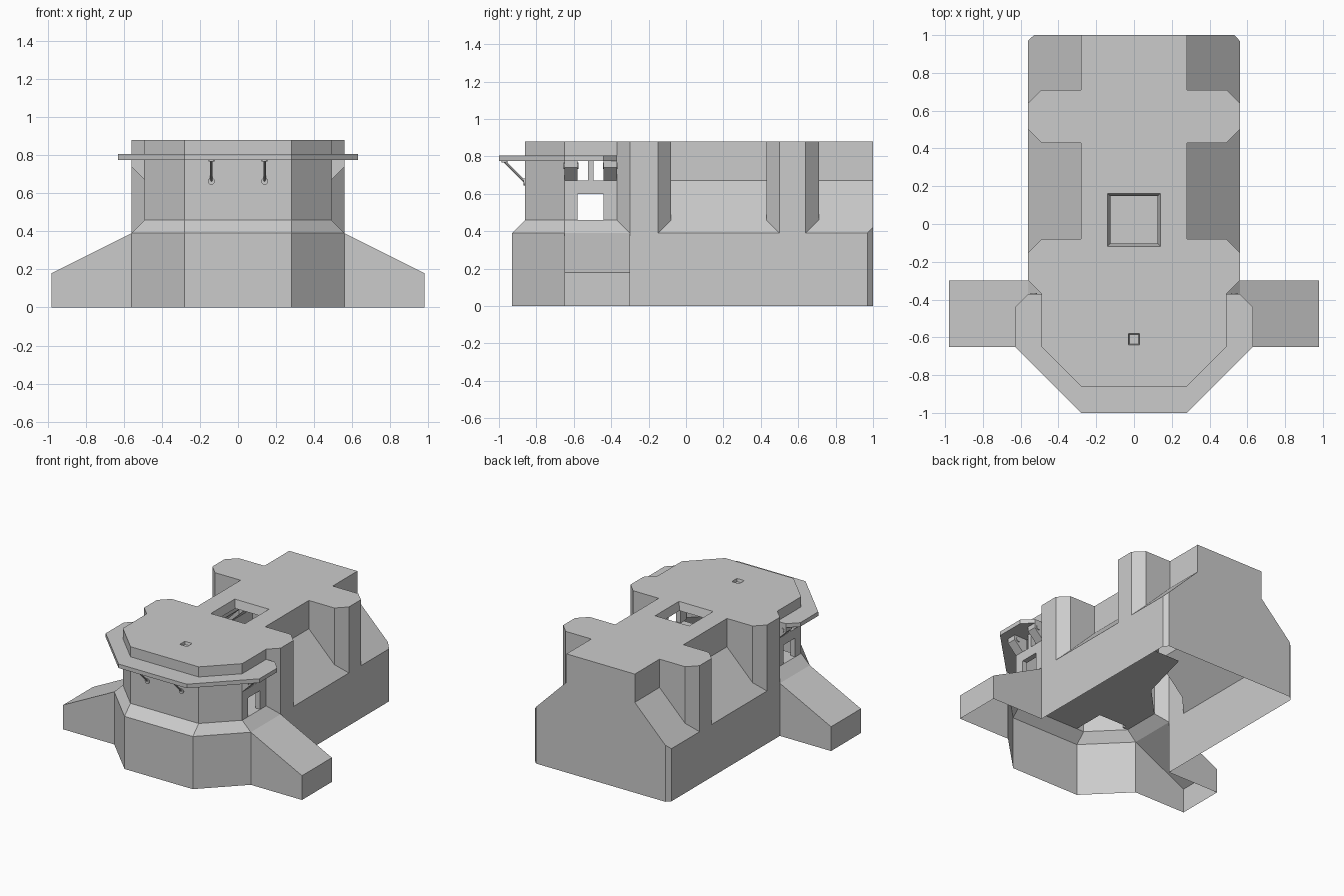
import bpy, bmesh
from math import radians
from mathutils import Vector

if "Cube" in bpy.data.objects:
    bpy.data.objects.remove(bpy.data.objects["Cube"])

LOW, SILL, TOP = 0.39, 0.46, 0.88


def finish(name, bm):
    bmesh.ops.remove_doubles(bm, verts=bm.verts, dist=0.0005)
    bmesh.ops.recalc_face_normals(bm, faces=bm.faces)
    me = bpy.data.meshes.new(name)
    bm.to_mesh(me)
    bm.free()
    ob = bpy.data.objects.new(name, me)
    bpy.context.collection.objects.link(ob)
    return ob


def face(bm, pts):
    bm.faces.new([bm.verts.new(p) for p in pts])


def sym(bm, pts):
    """Face plus its mirror image in x."""
    face(bm, pts)
    face(bm, [(-x, y, z) for x, y, z in reversed(pts)])


def box(bm, a, b):
    r = bmesh.ops.create_cube(bm, size=1)
    for v in r["verts"]:
        v.co = [(a[i] + b[i]) / 2 + v.co[i] * (b[i] - a[i]) for i in range(3)]


def rod(bm, a, b, r, n=12):
    a, b = Vector(a), Vector(b)
    d = b - a
    m = d.to_track_quat('Z', 'Y').to_matrix().to_4x4()
    m.translation = (a + b) / 2
    bmesh.ops.create_cone(bm, cap_ends=True, segments=n, radius1=r, radius2=r,
                          depth=d.length, matrix=m)


def wall(bm, a, b, top=TOP):
    sym(bm, [a, b, (b[0], b[1], top), (a[0], a[1], top)])


# Outline of the upper walls on the right half, with the height each starts at
path = [(.28, -.86, SILL), (.49, -.65, SILL), (.49, -.37, SILL), (.56, -.30, LOW),
        (.56, -.15, LOW), (.49, -.08, SILL), (.28, -.08, .67), (.28, .43, .67),
        (.49, .43, SILL), (.56, .50, LOW), (.56, .64, LOW), (.49, .71, SILL),
        (.28, .71, .67), (.28, 1, .67)]

# Main shell, open underneath
bm = bmesh.new()
for i in range(len(path) - 1):
    if i != 1:                                   # side windows go here
        wall(bm, path[i], path[i + 1])
face(bm, [(-.28, -.86, SILL), (.28, -.86, SILL), (.28, -.86, TOP), (-.28, -.86, TOP)])
# sloped recess floors
sym(bm, path[4:10])
sym(bm, path[10:] + [(.53, 1, .42), (.56, .97, LOW)])
# front ledge and lower front walls
low = [(.28, -.93, LOW), (.56, -.65, LOW), (.56, -.30, LOW)]
face(bm, [(-.28, -.93, 0), (.28, -.93, 0), low[0], (-.28, -.93, LOW)])
face(bm, [(-.28, -.93, LOW), low[0], path[0], (-.28, -.86, SILL)])
sym(bm, [low[0], low[1], path[1], path[0]])
sym(bm, [low[1], low[2], path[2], path[1]])
sym(bm, [(.28, -.93, 0), (.56, -.65, 0), low[1], low[0]])
# lower side walls, clipped rear corners and back
ys = [-.30, -.15, .50, .64, .97]
for a, b in zip(ys, ys[1:]):
    sym(bm, [(.56, a, 0), (.56, b, 0), (.56, b, LOW), (.56, a, LOW)])
sym(bm, [(.56, .97, 0), (.53, 1, 0), (.53, 1, .42), (.56, .97, LOW)])
half = [(.53, 1, 0), (.53, 1, .42), (.28, 1, .67), (.28, 1, TOP)]
face(bm, half + [(-x, y, z) for x, y, z in reversed(half)])
# buttress wings, open to the inside
sym(bm, [(.56, -.65, LOW), (.98, -.65, .18), (.98, -.30, .18), (.56, -.30, LOW)])
sym(bm, [(.98, -.65, 0), (.98, -.30, 0), (.98, -.30, .18), (.98, -.65, .18)])
for y in (-.65, -.30):
    sym(bm, [(.56, y, 0), (.98, y, 0), (.98, y, .18), (.56, y, LOW)])


# Flat roof with two square holes
def loop(pts):
    vs = [bm.verts.new(p) for p in pts]
    return [bm.edges.new((vs[i - 1], vs[i])) for i in range(len(vs))]


def square(r, y, z):
    return [(-r, y - r, z), (r, y - r, z), (r, y + r, z), (-r, y + r, z)]


edges = loop([(x, y, TOP) for x, y, _ in path] + [(-x, y, TOP) for x, y, _ in reversed(path)])
holes = [(.14, .022, .015, .06), (.03, -.61, .005, .02)]
for r, y, taper, depth in holes:
    edges += loop(square(r, y, TOP))
bmesh.ops.triangle_fill(bm, use_beauty=True, edges=edges, normal=(0, 0, 1))
for r, y, taper, depth in holes:
    a, b = square(r, y, TOP), square(r - taper, y, TOP - depth)
    for i in range(4):
        face(bm, [a[i - 1], a[i], b[i], b[i - 1]])
face(bm, square(.025, -.61, TOP - .02))
finish("bunker_shell", bm)

# Inner floor
bm = bmesh.new()
f = [(.22, -.86, SILL), (.22, -.62, SILL), (.49, -.62, SILL), (.49, -.37, SILL),
     (.27, -.14, SILL), (.16, .28, SILL)]
face(bm, f + [(-x, y, z) for x, y, z in reversed(f)])
finish("inner_floor", bm)

# Window walls, awning brackets and their pins on each side
for s, side in ((1, "right"), (-1, "left")):
    bm = bmesh.new()
    for y0, y1, z0, z1 in ((-.65, -.58, SILL, TOP), (-.44, -.37, SILL, TOP),
                           (-.58, -.44, .60, .67), (-.58, -.44, .775, TOP),
                           (-.525, -.495, .67, .775)):
        xs = sorted((s * .45, s * .49))
        box(bm, (xs[0], y0, z0), (xs[1], y1, z1))
    finish(side + "_window_wall", bm)

    bm = bmesh.new()
    prof = [(.49, .67), (.56, .74), (.56, .775), (.49, .775)]
    for y0, y1 in ((-.65, -.58), (-.44, -.37)):
        a = [(s * x, y0, z) for x, z in prof]
        b = [(s * x, y1, z) for x, z in prof]
        face(bm, a)
        face(bm, b)
        for i in range(4):
            face(bm, [a[i - 1], a[i], b[i], b[i - 1]])
        rod(bm, (s * .53, y0 - .005, .75), (s * .53, y1 + .005, .75), .017)
    finish(side + "_awning_brackets", bm)

    # Front awning strut with end plates
    bm = bmesh.new()
    x = s * .14
    rod(bm, (x, -.97, .772), (x, -.86, .662), .006, 8)
    rod(bm, (x, -.868, .663), (x, -.858, .663), .018)
    rod(bm, (x, -.97, .767), (x, -.97, .777), .016)
    finish(side + "_awning_strut", bm)

# Awning wrapping round the front
bm = bmesh.new()
outer = [(.28, -1), (.63, -.65), (.63, -.44), (.56, -.37)]
inner = [(.28, -.86), (.49, -.65), (.49, -.44), (.49, -.37)]
outer = [(-x, y) for x, y in reversed(outer)] + outer
inner = [(-x, y) for x, y in reversed(inner)] + inner
z0, z1 = .775, .805
for i in range(len(outer) - 1):
    o, p, q, r = outer[i], outer[i + 1], inner[i + 1], inner[i]
    for z in (z0, z1):
        face(bm, [(*v, z) for v in (o, p, q, r)])
    face(bm, [(*o, z0), (*p, z0), (*p, z1), (*o, z1)])
for i in (0, -1):
    face(bm, [(*outer[i], z0), (*inner[i], z0), (*inner[i], z1), (*outer[i], z1)])
finish("front_awning", bm)
